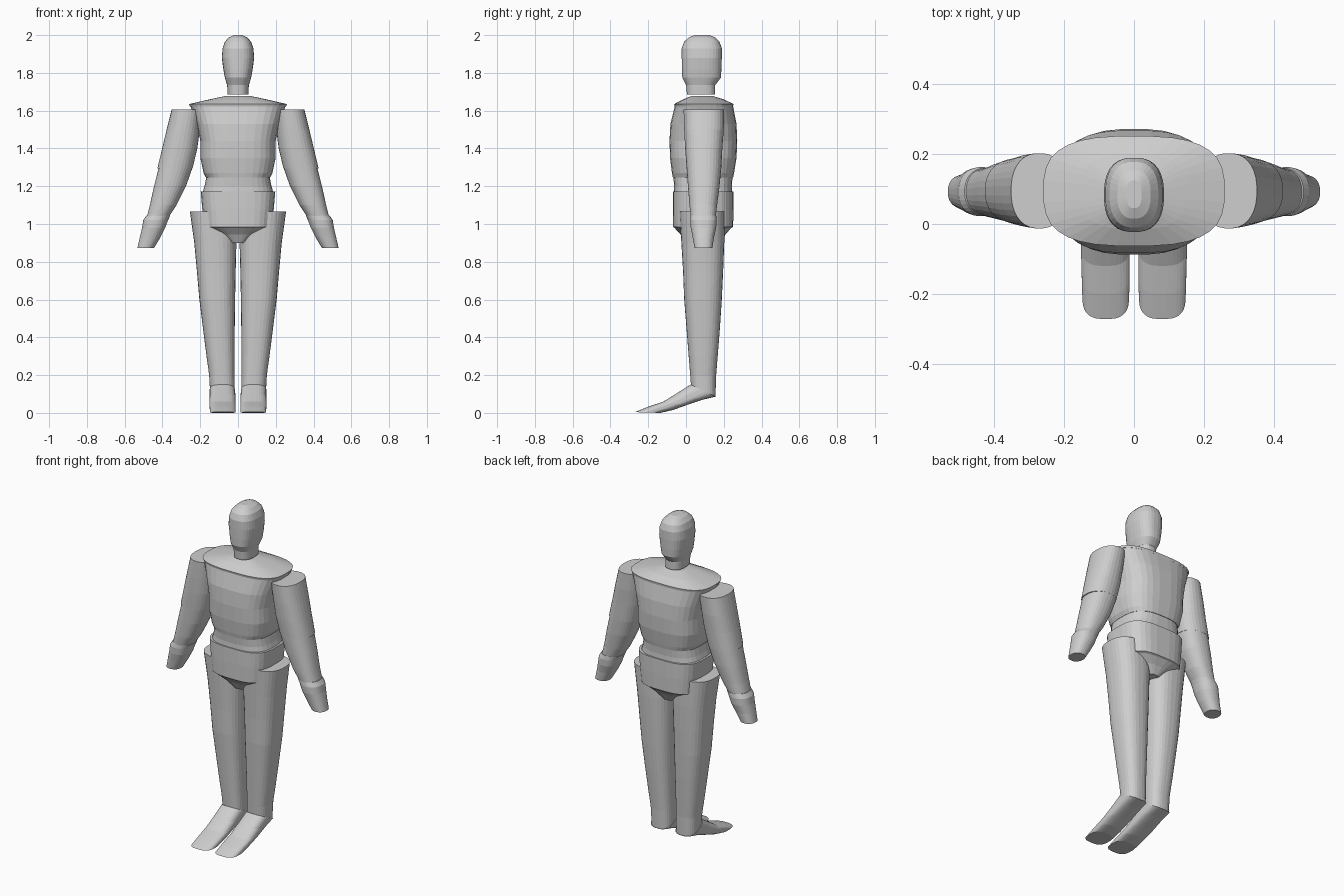
import bpy, bmesh, math

SEG = 32
grey = bpy.data.materials.new("light grey")
grey.diffuse_color = (0.62, 0.62, 0.62, 1)


def loft(name, rings, n=2.5, side=1):
    """Capped loft. Ring: (x0, x1, y0, y1, z_front, z_back), a superellipse of power n."""
    bm = bmesh.new()
    loops = []
    for x0, x1, y0, y1, zf, zb in rings:
        loop = []
        for i in range(SEG):
            a = 2 * math.pi * (i + 0.5) / SEG
            c, s = math.cos(a), math.sin(a)
            u = math.copysign(abs(c) ** (2 / n), c)
            v = math.copysign(abs(s) ** (2 / n), s)
            loop.append(bm.verts.new((
                side * ((x0 + x1) / 2 + u * (x1 - x0) / 2),
                (y0 + y1) / 2 + v * (y1 - y0) / 2,
                (zf + zb) / 2 + v * (zb - zf) / 2)))
        loops.append(loop)
    for a, b in zip(loops, loops[1:]):
        for i in range(SEG):
            j = (i + 1) % SEG
            bm.faces.new((a[i], a[j], b[j], b[i]))
    bm.faces.new(loops[0])
    bm.faces.new(loops[-1])
    bmesh.ops.recalc_face_normals(bm, faces=bm.faces)
    me = bpy.data.meshes.new(name)
    bm.to_mesh(me)
    bm.free()
    me.materials.append(grey)
    ob = bpy.data.objects.new(name, me)
    bpy.context.collection.objects.link(ob)


def body(name, rings, n):
    """Centred part from (z, half width, front y, back y)."""
    loft(name, [(-w, w, f, b, z, z) for z, w, f, b in rings], n)


def limb(name, rings, n, side):
    """Side part from (z, inner x, outer x, front y, back y)."""
    loft(name, [(i, o, f, b, z, z) for z, i, o, f, b in rings], n, side)


# Head and neck
body("head", [(1.735, .058, 0, .155), (1.775, .07, -.02, .185), (1.82, .078, -.022, .188),
              (1.88, .086, -.023, .19), (1.93, .082, -.023, .19), (1.965, .07, -.01, .178),
              (1.988, .048, .015, .155), (2.0, .022, .045, .125)], 2.5)
body("neck", [(1.685, .055, .005, .155), (1.74, .058, 0, .155)], 2.5)

# Torso
body("shoulder_plate", [(1.622, .255, -.06, .25), (1.635, .26, -.063, .252),
                        (1.66, .15, -.015, .2), (1.678, .065, .03, .14)], 2.9)
body("chest", [(1.245, .17, -.07, .25), (1.27, .183, -.075, .255), (1.35, .2, -.085, .268),
               (1.44, .2, -.088, .272), (1.53, .22, -.083, .268), (1.622, .252, -.06, .25)], 2.9)
body("waist", [(1.16, .19, -.065, .245), (1.2, .178, -.063, .243), (1.25, .168, -.068, .247)], 2.9)
body("pelvis", [(.9, .04, -.005, .185), (.945, .105, -.03, .21), (.98, .165, -.062, .24),
                (.985, .18, -.068, .25), (1.08, .19, -.07, .252), (1.172, .198, -.07, .252)], 3.2)

for side, tag in ((1, "left"), (-1, "right")):
    # Arms
    limb(tag + "_upper_arm", [(1.605, .19, .352, -.013, .203), (1.5, .202, .378, -.01, .2),
                              (1.4, .215, .402, -.005, .193), (1.295, .24, .427, .003, .187)],
         2.3, side)
    limb(tag + "_forearm", [(1.3, .24, .42, .003, .187), (1.2, .275, .445, .01, .178),
                            (1.1, .325, .467, .018, .165), (1.04, .365, .482, .025, .158)],
         2.3, side)
    limb(tag + "_hand", [(1.045, .358, .485, .025, .16), (1.02, .37, .502, .022, .163),
                         (.98, .385, .508, .025, .16), (.93, .41, .52, .035, .148),
                         (.872, .445, .533, .045, .14)], 2.3, side)
    # Leg with a slanted ankle
    leg = [(1.065, .005, .255, -.035, .205), (.9, .008, .232, -.025, .203),
           (.75, .012, .218, -.016, .197), (.6, .015, .205, -.01, .19),
           (.45, .017, .186, .002, .18), (.3, .018, .167, .014, .168),
           (.2, .018, .153, .022, .16)]
    loft(tag + "_leg", [(i, o, f, b, z, z) for z, i, o, f, b in leg]
         + [(.018, .148, .026, .156, .145, .085)], 2.5, side)
    # Foot: tilted rings swept forward to a flat sole
    loft(tag + "_foot", [(.016, .15, .024, .158, .15, .086), (.013, .15, -.055, .09, .1, .07),
                         (.012, .152, -.12, .0, .06, .04), (.012, .15, -.2, -.07, .033, .015),
                         (.014, .148, -.272, -.135, .004, 0)], 2.9, side)
